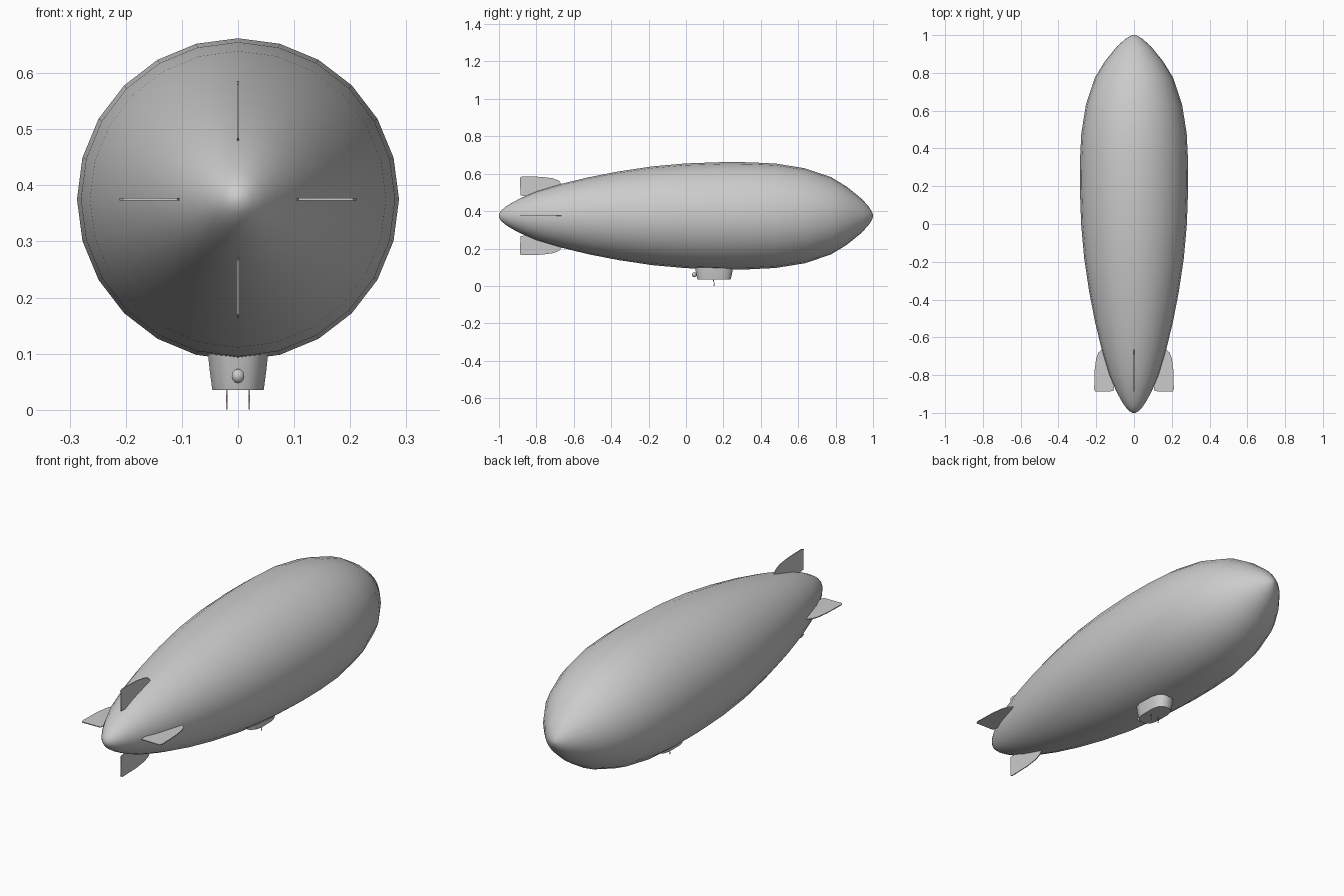
import bpy, bmesh, math
from mathutils import Matrix, Vector

cube = bpy.data.objects.get("Cube")
if cube:
    bpy.data.objects.remove(cube, do_unlink=True)

AXIS_Z = 0.375
grey = bpy.data.materials.new("light_grey")
grey.use_nodes = True
grey.diffuse_color = (0.6, 0.6, 0.6, 1)
grey.node_tree.nodes["Principled BSDF"].inputs["Base Color"].default_value = (0.6, 0.6, 0.6, 1)


def finish(name, bm, smooth=40):
    bmesh.ops.recalc_face_normals(bm, faces=bm.faces)
    mesh = bpy.data.meshes.new(name)
    bm.to_mesh(mesh)
    bm.free()
    mesh.materials.append(grey)
    ob = bpy.data.objects.new(name, mesh)
    bpy.context.collection.objects.link(ob)
    bpy.ops.object.select_all(action='DESELECT')
    ob.select_set(True)
    bpy.context.view_layer.objects.active = ob
    bpy.ops.object.shade_smooth_by_angle(angle=math.radians(smooth))
    return ob


def loft(bm, rings):
    loops = [[bm.verts.new(p) for p in ring] for ring in rings]
    for a, b in zip(loops, loops[1:]):
        for i in range(len(a)):
            j = (i + 1) % len(a)
            bm.faces.new((a[i], a[j], b[j], b[i]))
    bm.faces.new(loops[0])
    bm.faces.new(loops[-1])


# Envelope: lathed profile of (y, radius), tail to nose
profile = [(-1, .008), (-.99, .026), (-.965, .048), (-.93, .07), (-.88, .096),
           (-.8, .13), (-.66, .172), (-.52, .206), (-.36, .237), (-.18, .264),
           (0, .28), (.2, .287), (.34, .286), (.48, .279), (.635, .254),
           (.775, .207), (.86, .155), (.94, .09), (.98, .045), (.995, .02), (1, .005)]
SIDES = 24
bm = bmesh.new()
loft(bm, [[(r * math.sin(math.tau * i / SIDES), y, AXIS_Z + r * math.cos(math.tau * i / SIDES))
           for i in range(SIDES)] for y, r in profile])
finish("envelope", bm, 60)

# Four tail fins: one outline of (y, radius), turned about the long axis
outline = [(-.86, .06), (-.86, .106), (-.885, .108), (-.888, .205), (-.875, .211),
           (-.77, .208), (-.71, .2), (-.68, .188), (-.66, .165), (-.66, .1)]
for k, side in enumerate(("top", "left", "bottom", "right")):
    bm = bmesh.new()
    loft(bm, [[(x, y, r) for y, r in outline] for x in (-.002, .002)])
    turn = Matrix.Translation((0, 0, AXIS_Z)) @ Matrix.Rotation(k * math.pi / 2, 4, 'Y')
    bmesh.ops.transform(bm, matrix=turn, verts=bm.verts)
    finish(side + "_fin", bm, 30)

# Gondola: tapered tub with rounded ends
half = [(.02, -.1), (.042, -.08), (.052, -.045), (.052, .045), (.042, .08), (.02, .1)]
plan = half + [(-x, y) for x, y in reversed(half)]
bm = bmesh.new()
loft(bm, [[(x * s, .15 + y * t, z) for x, y in plan]
          for z, s, t in ((.035, .88, .89), (.07, .97, .97), (.115, 1.06, 1.03))])
finish("gondola", bm, 50)

# Rear engine pod
bm = bmesh.new()
bmesh.ops.create_uvsphere(bm, u_segments=6, v_segments=6, radius=.013,
                          matrix=Matrix.Translation((0, .045, .06)))
finish("engine_pod", bm, 70)

# Landing legs: thin bent struts
for side, sx in (("left", 1), ("right", -1)):
    bm = bmesh.new()
    path = [(.15, .04), (.146, .025), (.152, .014), (.149, 0)]
    loft(bm, [[(sx * .02 + dx, y + dy, z)
               for dx, dy in ((-.001, -.002), (.001, -.002), (.001, .002), (-.001, .002))]
              for y, z in path])
    finish(side + "_landing_leg", bm, 30)
